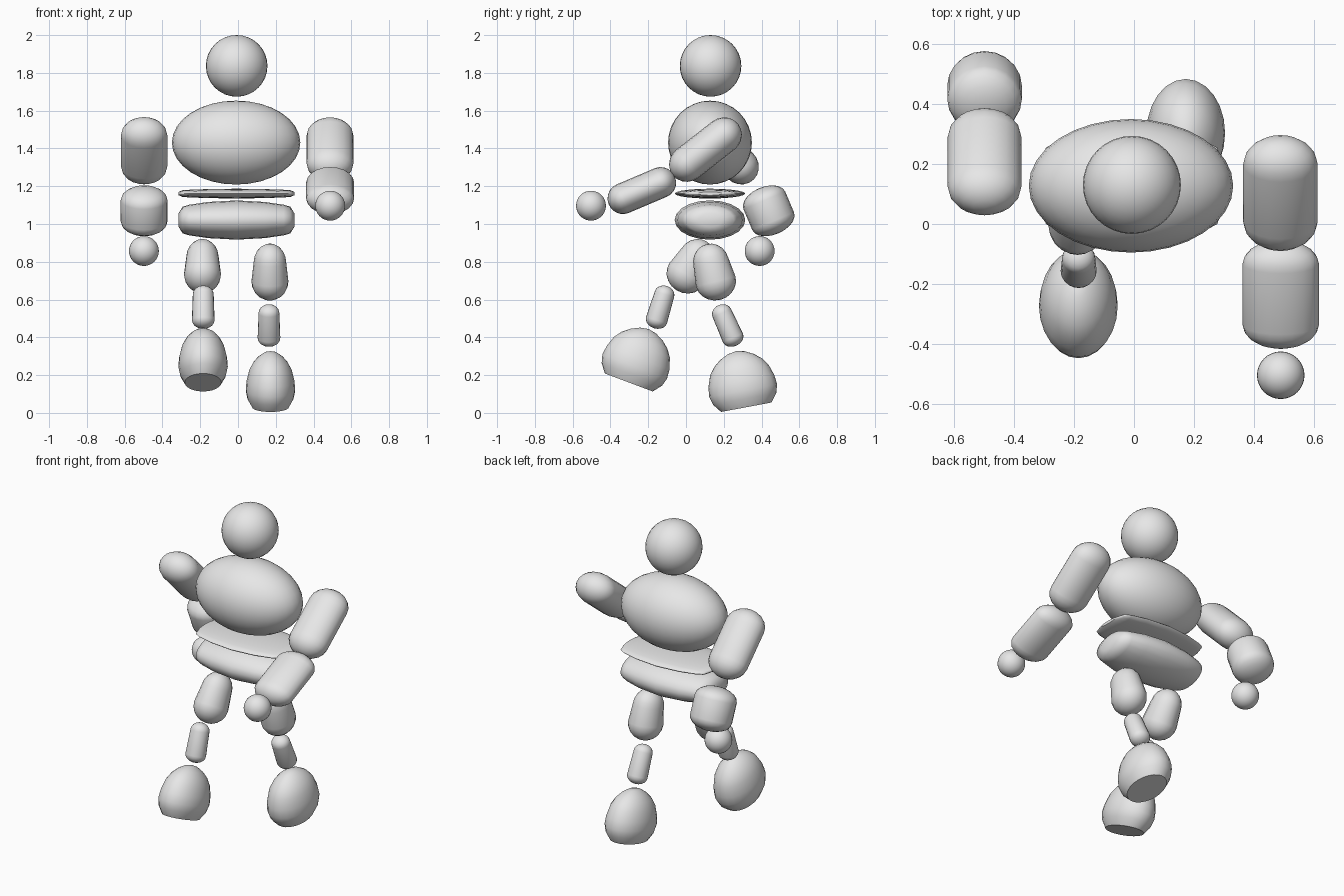
import bpy
import bmesh
from math import sin, cos, pi, radians

if "Cube" in bpy.data.objects:
    bpy.data.objects.remove(bpy.data.objects["Cube"], do_unlink=True)

# Single plain grey
grey = bpy.data.materials.new("plain_grey")
grey.use_nodes = True
grey.diffuse_color = (0.8, 0.8, 0.8, 1)
grey.node_tree.nodes["Principled BSDF"].inputs["Base Color"].default_value = (0.8, 0.8, 0.8, 1)


def finish(obj, name):
    obj.name = obj.data.name = name
    obj.data.materials.append(grey)
    bpy.ops.object.select_all(action="DESELECT")
    obj.select_set(True)
    bpy.context.view_layer.objects.active = obj
    bpy.ops.object.shade_smooth_by_angle(angle=radians(45))


def ball(name, loc, scale):
    bpy.ops.mesh.primitive_uv_sphere_add(segments=32, ring_count=16, radius=1, location=loc)
    obj = bpy.context.object
    obj.scale = scale
    finish(obj, name)


def lathe(name, profile, rx, ry, loc, rot, segments=20):
    """Elliptical solid of revolution from (radius, height) pairs, bottom to top."""
    bm = bmesh.new()
    rings = []
    for r, h in profile:
        if r == 0:
            rings.append([bm.verts.new((0, 0, h))] * segments)
        else:
            angles = [2 * pi * i / segments for i in range(segments)]
            rings.append([bm.verts.new((r * rx * cos(a), r * ry * sin(a), h)) for a in angles])
    for low, high in zip(rings, rings[1:]):
        for i in range(segments):
            j = (i + 1) % segments
            corners = dict.fromkeys((low[i], low[j], high[j], high[i]))
            bm.faces.new(list(corners))
    if profile[0][0]:
        bm.faces.new(rings[0][::-1])
    if profile[-1][0]:
        bm.faces.new(rings[-1])
    mesh = bpy.data.meshes.new(name)
    bm.to_mesh(mesh)
    bm.free()
    obj = bpy.data.objects.new(name, mesh)
    bpy.context.collection.objects.link(obj)
    obj.location = loc
    obj.rotation_euler = [radians(a) for a in rot]
    finish(obj, name)


def limb(name, loc, rx, ry, half, cap, tilt, taper=1.0):
    """Rounded limb segment; taper shrinks its upper end."""
    steps = 5
    arc = [i / steps * pi / 2 for i in range(steps + 1)]
    bottom = [(sin(a), -half + cap * (1 - cos(a))) for a in arc]
    bottom[0] = (0, -half)
    top = [(r * taper, -h) for r, h in reversed(bottom)]
    lathe(name, bottom + top, rx, ry, loc, (tilt, 0, 0))


# Head, chest and hands
ball("head", (-0.007, 0.13, 1.837), (0.163, 0.163, 0.163))
ball("chest", (-0.01, 0.127, 1.431), (0.34, 0.222, 0.222))
ball("left_hand", (0.488, -0.503, 1.097), (0.079, 0.079, 0.079))
ball("right_hand", (-0.498, 0.39, 0.857), (0.079, 0.079, 0.079))

# Waist and pelvis: wide slabs running across the body
half_slab = [(1, 0), (0.92, 0.15), (0.78, 0.25), (0.68, 0.285), (0.35, 0.306)]
slab = [(r, -x) for r, x in half_slab[:0:-1]] + half_slab
for name, z, thick in (("waist", 1.161, 0.026), ("pelvis", 1.021, 0.104)):
    lathe(name, slab, thick, 0.187, (-0.008, 0.127, z), (0, 90, 0))

# Arms
limb("left_upper_arm", (0.487, 0.103, 1.394), 0.124, 0.095, 0.22, 0.1, -52)
limb("left_forearm", (0.488, -0.234, 1.177), 0.127, 0.082, 0.19, 0.08, -67)
limb("right_upper_arm", (-0.497, 0.207, 1.388), 0.123, 0.095, 0.215, 0.1, 45)
limb("right_forearm", (-0.497, 0.438, 1.07), 0.124, 0.12, 0.13, 0.07, 23)

# Legs
limb("left_thigh", (0.169, 0.145, 0.746), 0.098, 0.108, 0.152, 0.1, 14, 0.88)
limb("right_thigh", (-0.188, 0.03, 0.778), 0.098, 0.108, 0.152, 0.1, -32, 0.88)
limb("left_shin", (0.164, 0.219, 0.463), 0.06, 0.058, 0.117, 0.045, 24, 0.92)
limb("right_shin", (-0.184, -0.135, 0.56), 0.06, 0.058, 0.117, 0.045, -17, 0.92)

# Egg-shaped feet with flat soles
egg = [(0.74, 0), (0.93, 0.045), (1, 0.09), (0.97, 0.14), (0.86, 0.2),
       (0.7, 0.24), (0.5, 0.27), (0.25, 0.293), (0, 0.302)]
lathe("left_foot", egg, 0.131, 0.183, (0.172, 0.319, 0.03), (10.6, 0, 0), 24)
lathe("right_foot", egg, 0.131, 0.183, (-0.185, -0.303, 0.161), (-20.6, 0, 0), 24)
